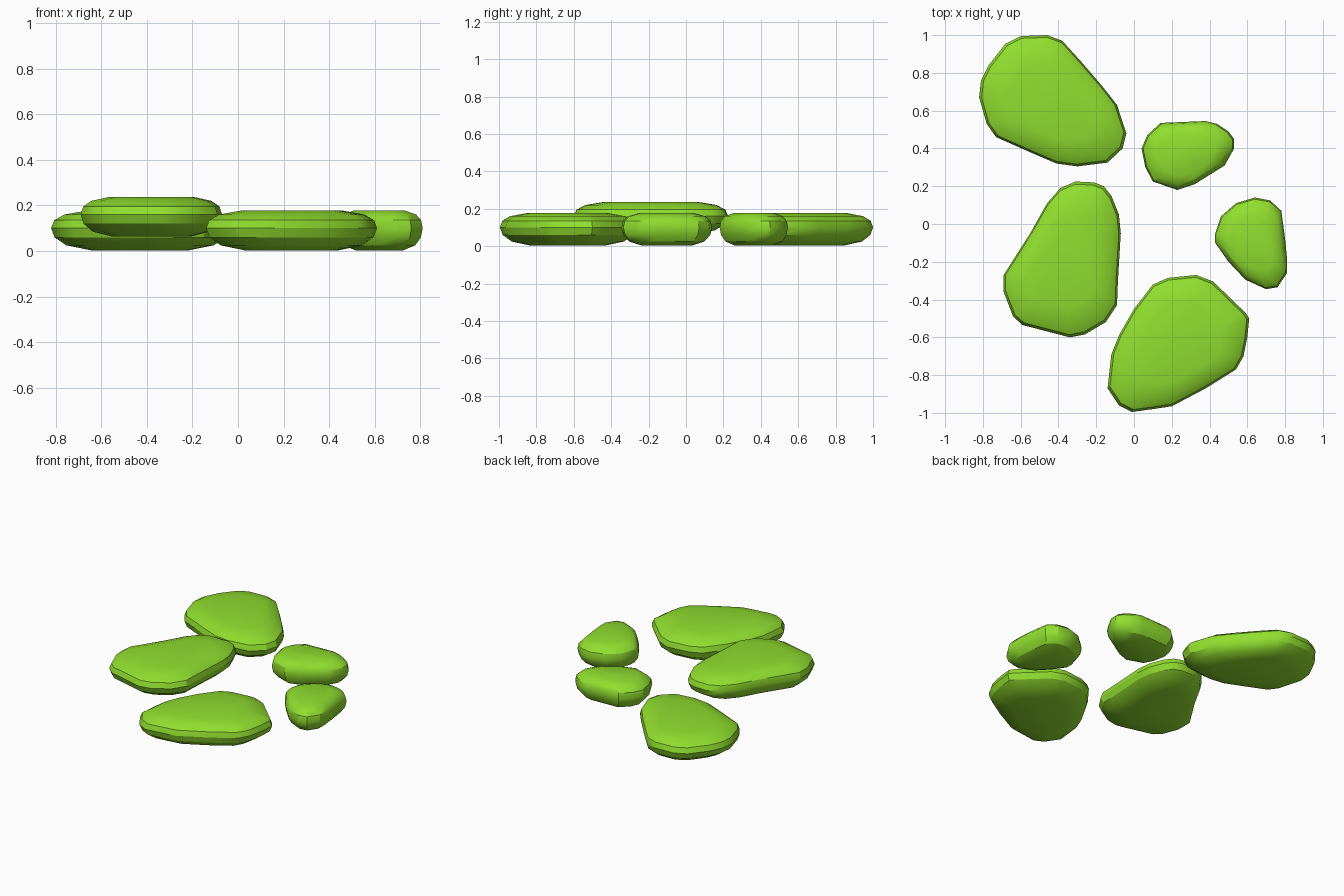
import bpy
import bmesh
import math
from mathutils import Vector

default_cube = bpy.data.objects.get("Cube")
if default_cube:
    bpy.data.objects.remove(default_cube, do_unlink=True)

# Single leaf green colour
green = bpy.data.materials.new("leaf_green")
green.use_nodes = True
colour = (0.28, 0.73, 0.028, 1)
green.diffuse_color = colour
shader = green.node_tree.nodes["Principled BSDF"]
shader.inputs["Base Color"].default_value = colour
shader.inputs["Roughness"].default_value = 0.8

# Rounded edge section: outline scale and height, bottom to top
SECTION = [(0.55, 0.003), (0.83, 0.025), (0.96, 0.06), (1, 0.1),
           (0.965, 0.135), (0.85, 0.16), (0.6, 0.177)]


def make_pad(name, outline, lift=0):
    """Stack scaled copies of a plan outline (in hundredths) into a flat pebble."""
    points = [Vector(p) / 100 for p in outline]
    low = Vector((min(p.x for p in points), min(p.y for p in points)))
    high = Vector((max(p.x for p in points), max(p.y for p in points)))
    centre = (low + high) / 2

    bm = bmesh.new()
    rings = []
    for scale, height in SECTION:
        ring = []
        for p in points:
            q = centre + (p - centre) * scale
            ring.append(bm.verts.new((q.x, q.y, height + lift)))
        rings.append(ring)

    # Side bands between neighbouring rings
    count = len(points)
    for lower, upper in zip(rings, rings[1:]):
        for i in range(count):
            j = (i + 1) % count
            bm.faces.new((lower[i], lower[j], upper[j], upper[i]))

    # Flat caps
    bm.faces.new(rings[0])
    bm.faces.new(rings[-1])
    bmesh.ops.recalc_face_normals(bm, faces=bm.faces)

    mesh = bpy.data.meshes.new(name)
    bm.to_mesh(mesh)
    bm.free()
    mesh.materials.append(green)
    pad = bpy.data.objects.new(name, mesh)
    bpy.context.collection.objects.link(pad)

    bpy.ops.object.select_all(action="DESELECT")
    pad.select_set(True)
    bpy.context.view_layer.objects.active = pad
    bpy.ops.object.shade_smooth_by_angle(angle=math.radians(30))
    return pad


# Three large pads
make_pad("large_back_pad", [
    (-4, 48), (-9, 63), (-16, 72), (-28, 86), (-38, 97), (-46, 100),
    (-60, 99.5), (-68, 95.5), (-77, 84), (-81, 76), (-82, 67), (-78, 53),
    (-73, 46), (-55, 38), (-41, 32), (-30, 30.5), (-14, 32.5), (-6, 40)])

make_pad("large_raised_pad", [
    (-7, -5), (-8, 5), (-12, 15), (-16, 20), (-21, 22), (-31, 22.5),
    (-39, 19), (-46, 11), (-55, -5), (-69, -27), (-69, -36), (-64, -49),
    (-59, -53.5), (-34, -60), (-26, -58.5), (-15, -52), (-9, -43),
    (-8.5, -30)], lift=0.06)

make_pad("large_front_pad", [
    (61, -50), (60, -60), (58, -70), (54, -77), (38, -87), (20, -96.5),
    (10, -98), (-1, -99.5), (-8, -96), (-14, -87), (-12, -69), (-8, -59),
    (0, -45), (10, -32), (18, -28.5), (33, -27), (42, -30.5), (59, -47)])

# Two small pads
make_pad("small_back_pad", [
    (4, 40), (6, 30), (10, 22.5), (23, 18), (32, 21), (48, 31), (53, 40),
    (53, 45), (50, 49), (44, 53), (38, 54.5), (14, 53.5), (7, 47)])

make_pad("small_left_pad", [
    (43, -5), (43, -10), (50, -20), (59, -29.5), (70, -34.5), (76, -33.5),
    (81, -26), (81, -18), (80, -8), (78, 7), (72, 12.5), (64, 14),
    (54, 11), (46, 4)])
